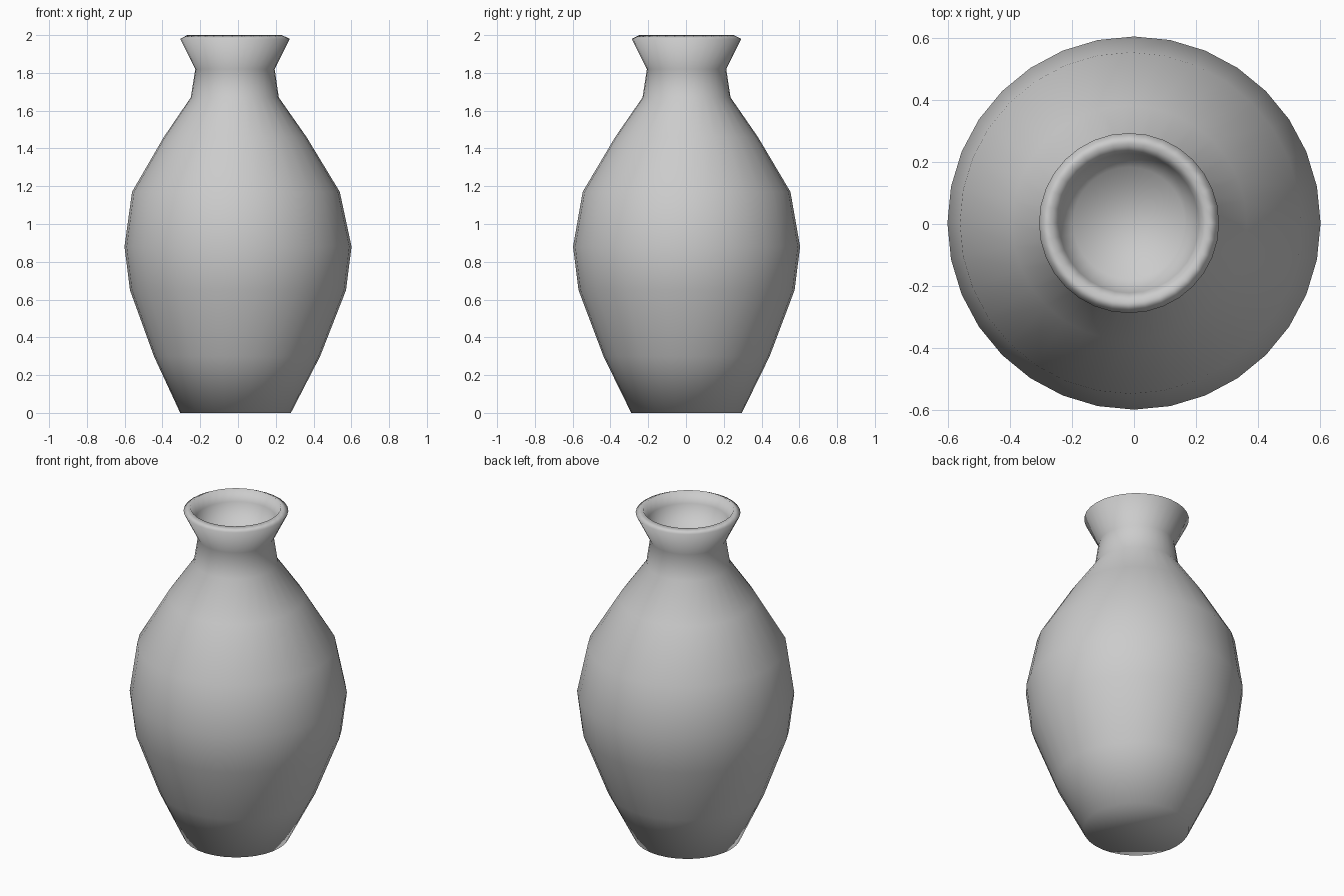
import bpy
import bmesh
from math import cos, sin, pi

if "Cube" in bpy.data.objects:
    bpy.data.objects.remove(bpy.data.objects["Cube"])

SIDES = 32

# Outer rings from foot to lip, then the inside of the mouth:
# (x centre, radius, height)
RINGS = [
    (-0.013, 0.293, 0.00),
    (-0.005, 0.440, 0.30),
    (0.000, 0.572, 0.65),
    (0.000, 0.601, 0.88),
    (-0.011, 0.550, 1.17),
    (-0.015, 0.378, 1.46),
    (-0.017, 0.233, 1.67),
    (-0.016, 0.210, 1.82),
    (-0.016, 0.290, 1.98),
    (-0.018, 0.250, 2.00),
    (-0.016, 0.225, 1.93),
    (-0.016, 0.180, 1.82),
]


def add_ring(bm, cx, radius, z):
    return [bm.verts.new((cx + radius * cos(2 * pi * i / SIDES),
                          0.003 + radius * sin(2 * pi * i / SIDES), z))
            for i in range(SIDES)]


# Vase: lofted rings closed by a base and a mouth floor
bm = bmesh.new()
rings = [add_ring(bm, *r) for r in RINGS]
for low, high in zip(rings, rings[1:]):
    for i in range(SIDES):
        j = (i + 1) % SIDES
        bm.faces.new((low[i], low[j], high[j], high[i]))
bm.faces.new(rings[0][::-1])
bm.faces.new(rings[-1])
bmesh.ops.recalc_face_normals(bm, faces=bm.faces[:])
for face in bm.faces:
    face.smooth = True

mesh = bpy.data.meshes.new("vase")
bm.to_mesh(mesh)
bm.free()
vase = bpy.data.objects.new("vase", mesh)
bpy.context.collection.objects.link(vase)
